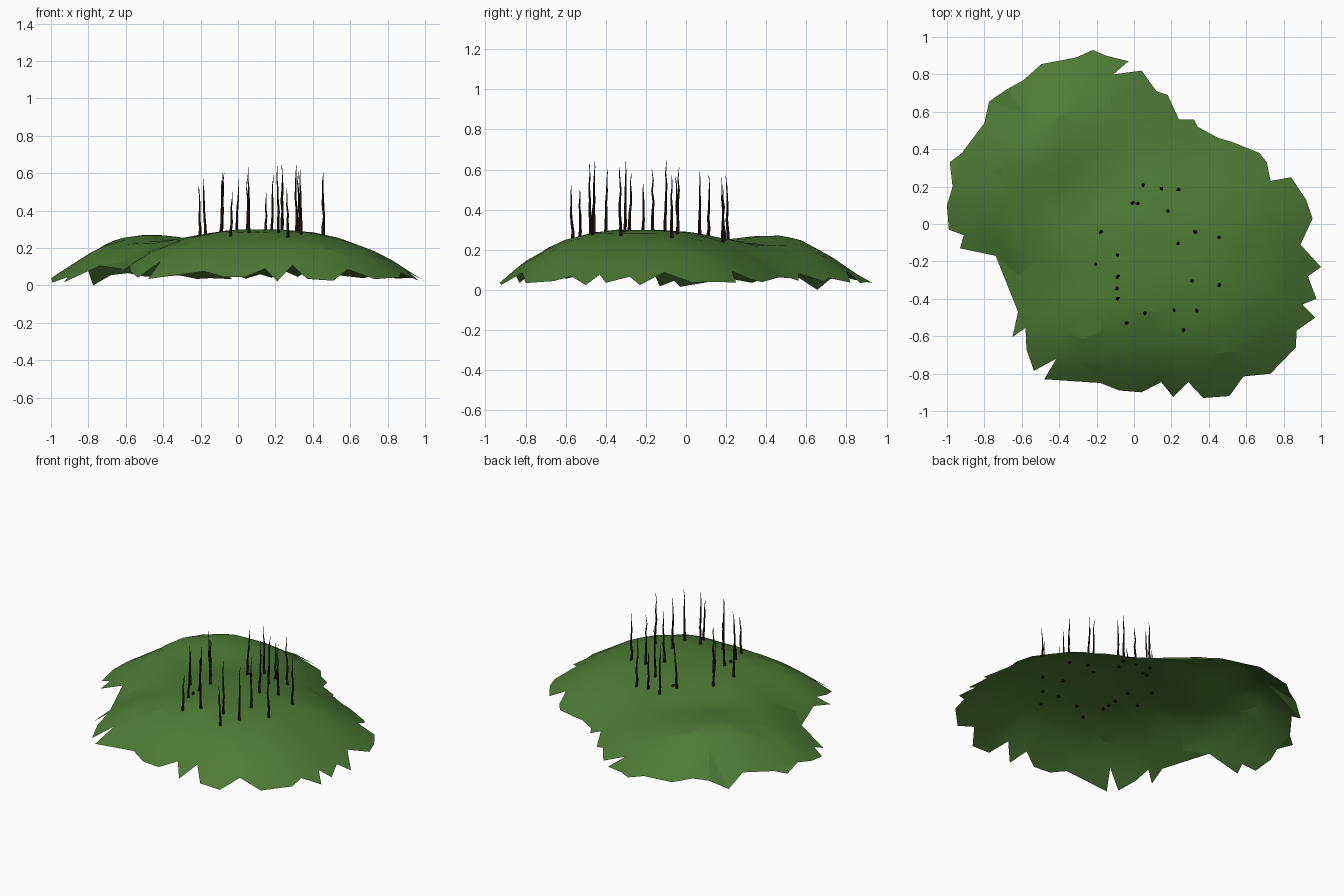
import bpy, bmesh, math, random
from mathutils import Vector
from mathutils.geometry import delaunay_2d_cdt

if "Cube" in bpy.data.objects:
    bpy.data.objects.remove(bpy.data.objects["Cube"])

random.seed(4)

def material(name, rgb):
    m = bpy.data.materials.new(name)
    m.diffuse_color = (*rgb, 1)
    m.use_nodes = True
    m.node_tree.nodes["Principled BSDF"].inputs["Base Color"].default_value = m.diffuse_color
    return m

GREEN = material("grass green", (0.075, 0.195, 0.036))
BARK = material("charred bark", (0.018, 0.008, 0.006))

# Ragged outline of the mound seen from above
OUTLINE = [(-.22, .93), (-.15, .9), (-.03, .87), (-.11, .8), (.04, .82), (.12, .71), (.18, .69),
           (.24, .56), (.32, .56), (.34, .52), (.45, .46), (.52, .44), (.67, .38), (.71, .33),
           (.73, .23), (.84, .25), (.92, .13), (.955, .03), (.89, -.11), (1, -.23), (.93, -.28),
           (.975, -.4), (.9, -.43), (.97, -.5), (.87, -.57), (.865, -.66), (.73, -.8), (.585, -.815),
           (.51, -.92), (.37, -.93), (.29, -.845), (.21, -.925), (.145, -.845), (.04, -.9), (-.08, -.89),
           (-.18, -.85), (-.48, -.83), (-.415, -.72), (-.535, -.785), (-.575, -.67), (-.58, -.555),
           (-.65, -.605), (-.62, -.47), (-.74, -.17), (-.93, -.13), (-.91, -.06), (-.99, -.03), (-1, .1),
           (-.97, .2), (-.985, .33), (-.92, .38), (-.8, .54), (-.775, .655), (-.68, .72), (-.59, .77),
           (-.495, .855), (-.31, .89)][::-1]
CX, CY = .12, -.2                      # summit

def edge_radius(a):
    """Distance from the summit to the outline in direction a."""
    d = Vector((math.cos(a), math.sin(a)))
    best = 0
    for i, p in enumerate(OUTLINE):
        p = Vector(p) - Vector((CX, CY))
        e = Vector(OUTLINE[i - 1]) - Vector((CX, CY)) - p
        den = d.x * e.y - d.y * e.x
        if abs(den) > 1e-9:
            r = (p.x * e.y - p.y * e.x) / den
            s = (p.x * d.y - p.y * d.x) / den
            if r > 0 and 0 <= s <= 1:
                best = max(best, r)
    return best

N = 120
RAW = [edge_radius(2 * math.pi * i / N) for i in range(N)]
SMOOTH = [sum(RAW[(i + k) % N] for k in range(-4, 5)) / 9 for i in range(N)]

def edge_fraction(x, y):
    f = (math.atan2(y - CY, x - CX) / (2 * math.pi) % 1) * N
    i = int(f) % N
    r = SMOOTH[i] + (SMOOTH[(i + 1) % N] - SMOOTH[i]) * (f - int(f))
    return math.hypot(x - CX, y - CY) / r

def height(x, y):
    """Main dome, lower second dome at the back left, shallow valley between."""
    t = edge_fraction(x, y)
    south = max(0, -math.sin(math.atan2(y - CY, x - CX)))
    if t > 1:
        t = 1 + (t - 1) * .7
    z = .30 - .25 * t ** (2.3 + .6 * south)
    # front left rim stays a little higher
    z += .03 * t * t * math.exp(-((x + .55) ** 2 + (y + .6) ** 2) / (2 * .22 ** 2))
    rim = min(1, max(0, (1.02 - t) / .22))       # second dome fades out at the rim
    z += .112 * rim * math.exp(-((x + .6) ** 2 + (y - .52) ** 2) / (2 * .31 ** 2))
    u, v = x + .24, y - .2
    along, across = u * .73 + v * .68, u * .68 - v * .73
    z -= .058 * math.exp(-(along / .3) ** 2 / 2 - (across / .18) ** 2 / 2)
    return max(z, .015)

# Mound: scattered points triangulated inside the outline
pts = [Vector(p) for p in OUTLINE]
STEP = .1
for i in range(-11, 12):
    for j in range(-11, 12):
        x = (i + random.uniform(-.35, .35)) * STEP
        y = (j + random.uniform(-.35, .35)) * STEP
        if edge_fraction(x, y) < .9:
            pts.append(Vector((x, y)))
co, _, faces, *_ = delaunay_2d_cdt(pts, [], [list(range(len(OUTLINE)))], 1, 1e-5)
verts = []
for p in co:
    z = height(p.x, p.y) + random.uniform(-.003, .003)
    if (p - Vector((-.775, .655))).length < .001:
        z = 0                          # lowest tip of the rim
    verts.append((p.x, p.y, z))
me = bpy.data.meshes.new("mound")
me.from_pydata(verts, [], [list(f) for f in faces])
mound = bpy.data.objects.new("mound", me)
bpy.context.collection.objects.link(mound)
me.materials.append(GREEN)
bm = bmesh.new()
bm.from_mesh(me)
for f in bm.faces:
    f.normal_update()
    if f.normal.z < 0:
        f.normal_flip()
    f.smooth = True
bm.to_mesh(me)
bm.free()

# Bare trunks: base x, base y, tip height
TRUNKS = [(.05, .21, .57), (.145, .19, .5), (.24, .185, .56), (-.01, .11, .57), (.18, .07, .59),
          (-.175, -.04, .57), (.33, -.045, .61), (.455, -.07, .57), (.235, -.105, .645),
          (-.09, -.165, .6), (-.205, -.215, .53), (-.09, -.285, .58), (-.09, -.4, .6),
          (.31, -.305, .645), (.455, -.325, .61), (.06, -.475, .63), (.215, -.46, .64),
          (.335, -.465, .62), (-.04, -.53, .5), (.265, -.565, .52)]
STUMPS = [(.025, .11), (-.09, -.35)]

def trunk(name, x, y, top, radii):
    """Tapered five-sided trunk with a slight wobble."""
    bm = bmesh.new()
    base = height(x, y) - .012
    lean = Vector((random.uniform(-.014, .014), random.uniform(-.015, .015)))
    rings = []
    for k, r in enumerate(radii):
        t = k / (len(radii) - 1)
        ox = x + lean.x * t + (random.uniform(-.004, .004) if k else 0)
        oy = y + lean.y * t + (random.uniform(-.004, .004) if k else 0)
        rings.append([bm.verts.new((ox + r * math.cos(a * math.tau / 5), oy + r * math.sin(a * math.tau / 5),
                                    base + (top - base) * t)) for a in range(5)])
    for lo, hi in zip(rings, rings[1:]):
        for a in range(5):
            b = (a + 1) % 5
            bm.faces.new((lo[a], lo[b], hi[b], hi[a]))
    bm.faces.new(rings[0][::-1])
    bm.faces.new(rings[-1])
    me = bpy.data.meshes.new(name)
    bm.to_mesh(me)
    bm.free()
    me.materials.append(BARK)
    bpy.context.collection.objects.link(bpy.data.objects.new(name, me))

for i, (x, y, top) in enumerate(TRUNKS):
    trunk(f"bare_trunk_{i + 1}", x, y, top, [.0095, .0075, .0065, .0055, .0045, .003, .001])
for i, (x, y) in enumerate(STUMPS):
    trunk(f"stump_{i + 1}", x, y, height(x, y) + .012, [.01, .008])

# Soft slopes with only the strongest creases kept
bpy.ops.object.select_all(action='DESELECT')
mound.select_set(True)
bpy.context.view_layer.objects.active = mound
bpy.ops.object.shade_smooth_by_angle(angle=math.radians(12))
